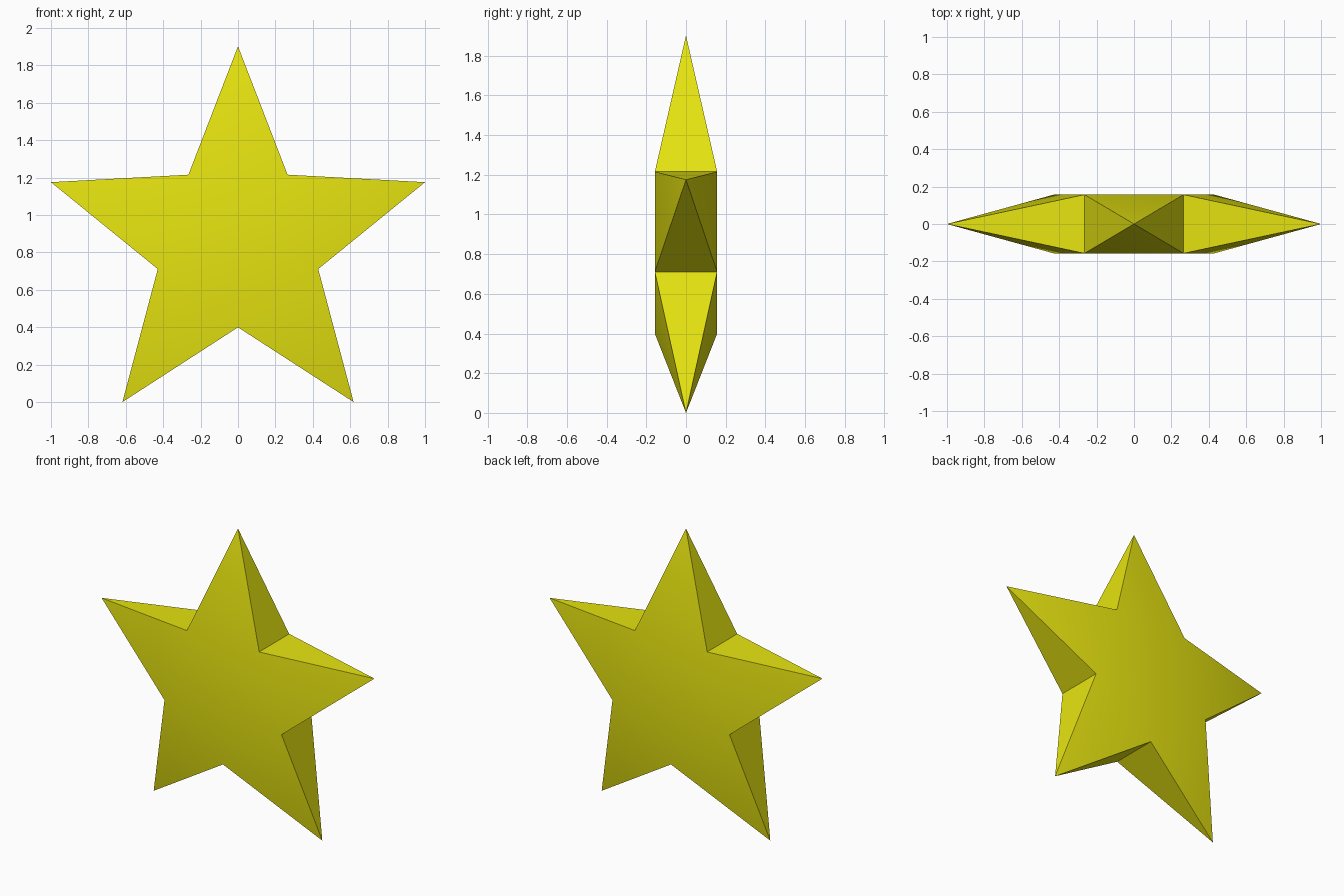
import bpy, bmesh
from math import sin, cos, pi, radians

cube = bpy.data.objects.get("Cube")
if cube:
    bpy.data.objects.remove(cube, do_unlink=True)

POINTS = 5
TIP_R = 1 / sin(radians(72))     # tip to tip width is 2
VALLEY_R = 0.451
HALF_DEPTH = 0.157
CENTRE_Z = TIP_R * cos(pi / POINTS)

# Yellow material
yellow = bpy.data.materials.new("yellow")
yellow.use_nodes = True
colour = (0.8, 0.78, 0.005, 1)
yellow.diffuse_color = colour
yellow.node_tree.nodes["Principled BSDF"].inputs["Base Color"].default_value = colour


def ring(bm, radius, y, turn):
    """Five vertices around the star's centre, clockwise from the top."""
    angles = [2 * pi * (i + turn) / POINTS for i in range(POINTS)]
    return [bm.verts.new((radius * sin(a), y, CENTRE_Z + radius * cos(a))) for a in angles]


# Star: sharp tips on the middle plane, valleys spread to the front and back
bm = bmesh.new()
tips = ring(bm, TIP_R, 0, 0)
front = ring(bm, VALLEY_R, -HALF_DEPTH, 0.5)
back = ring(bm, VALLEY_R, HALF_DEPTH, 0.5)
bm.faces.new(front)
bm.faces.new(back)
for i, tip in enumerate(tips):
    bm.faces.new((tip, front[i], front[i - 1]))     # front of the arm
    bm.faces.new((tip, back[i], back[i - 1]))       # back of the arm
    bm.faces.new((tip, front[i], back[i]))          # arm sides
    bm.faces.new((tip, front[i - 1], back[i - 1]))
bmesh.ops.recalc_face_normals(bm, faces=bm.faces)

mesh = bpy.data.meshes.new("star")
bm.to_mesh(mesh)
bm.free()
mesh.materials.append(yellow)
star = bpy.data.objects.new("star", mesh)
bpy.context.collection.objects.link(star)

# Soft shading over the faces, crisp arm edges
bpy.ops.object.select_all(action="DESELECT")
star.select_set(True)
bpy.context.view_layer.objects.active = star
bpy.ops.object.shade_smooth_by_angle(angle=radians(30))
